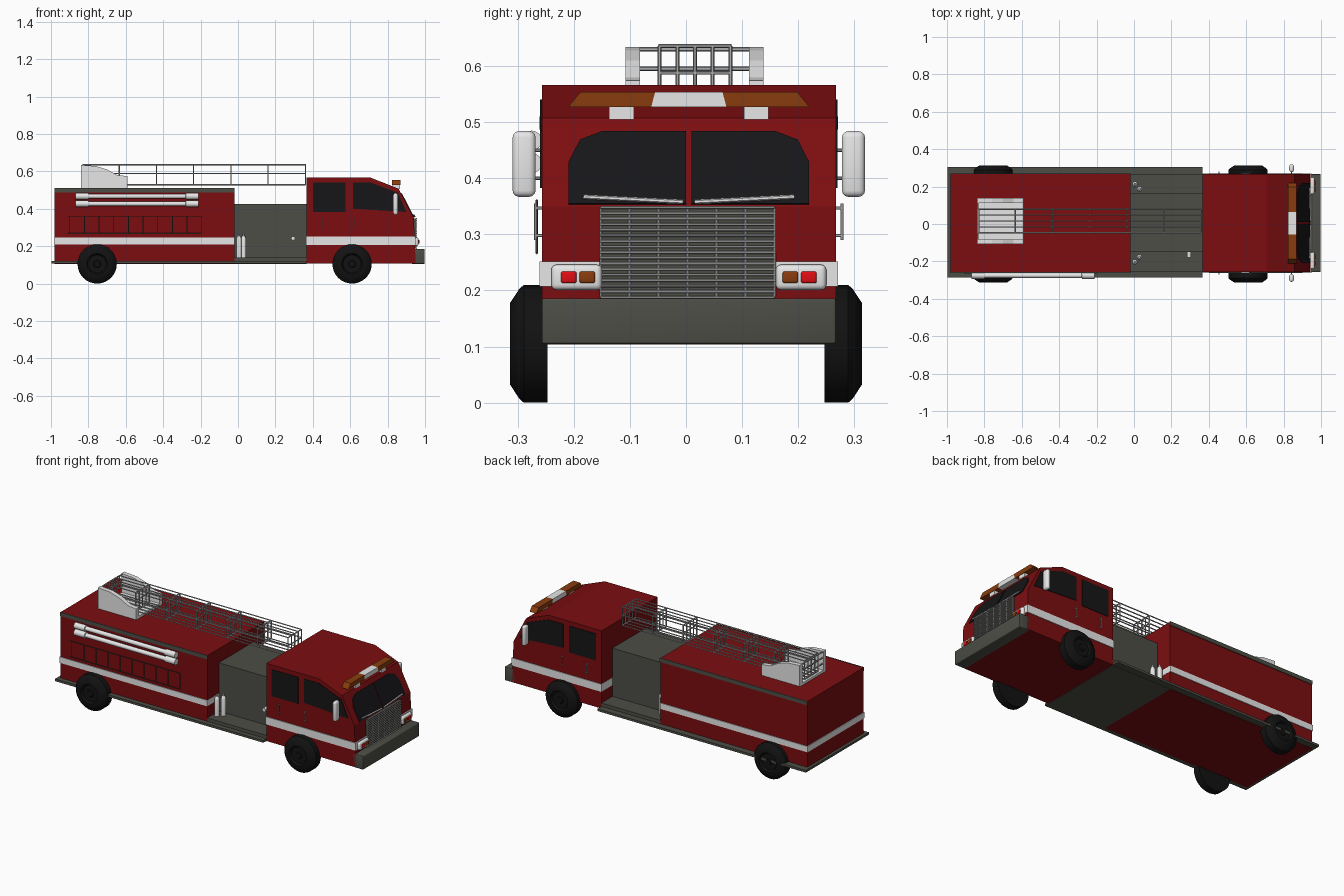
import bpy, bmesh, math
from mathutils import Vector

if "Cube" in bpy.data.objects:
    bpy.data.objects.remove(bpy.data.objects["Cube"])


def material(name, color):
    m = bpy.data.materials.new(name)
    m.use_nodes = True
    m.diffuse_color = (*color, 1)
    m.node_tree.nodes["Principled BSDF"].inputs["Base Color"].default_value = (*color, 1)
    return m


RED = material("body red", (0.2, 0.004, 0.005))
GREY = material("dark grey", (0.075, 0.075, 0.062))
WHITE = material("white", (0.8, 0.8, 0.8))
SILVER = material("silver", (0.42, 0.42, 0.42))
BLACK = material("rubber black", (0.006, 0.006, 0.006))
GLASS = material("dark glass", (0.008, 0.008, 0.009))
AMBER = material("amber", (0.25, 0.045, 0.004))
LAMP = material("lamp red", (0.75, 0.004, 0.006))
MID = 0.005  # centre line of the body


def finish(name, bm, mat, smooth=False):
    bmesh.ops.recalc_face_normals(bm, faces=bm.faces)
    me = bpy.data.meshes.new(name)
    bm.to_mesh(me)
    bm.free()
    me.materials.append(mat)
    ob = bpy.data.objects.new(name, me)
    bpy.context.collection.objects.link(ob)
    if smooth:
        bpy.ops.object.select_all(action="DESELECT")
        ob.select_set(True)
        bpy.context.view_layer.objects.active = ob
        bpy.ops.object.shade_smooth_by_angle(angle=math.radians(40))
    return ob


def box(name, x, y, z, mat, bevel=0):
    bm = bmesh.new()
    bmesh.ops.create_cube(bm, size=1)
    for v in bm.verts:
        v.co = [r[0] + (c + 0.5) * (r[1] - r[0]) for c, r in zip(v.co, (x, y, z))]
    if bevel:
        bmesh.ops.bevel(bm, geom=bm.edges[:], offset=bevel, segments=3, affect="EDGES", profile=0.5)
    return finish(name, bm, mat, bevel > 0)


def prism(name, points, push, mat):
    """Extrude a 3D polygon along a vector."""
    bm = bmesh.new()
    face = bm.faces.new([bm.verts.new(p) for p in points])
    new = bmesh.ops.extrude_face_region(bm, geom=[face])["geom"]
    bmesh.ops.translate(bm, vec=push, verts=[v for v in new if isinstance(v, bmesh.types.BMVert)])
    return finish(name, bm, mat)


def rods(name, pairs, radius, mat, sides=6):
    """Straight bars between pairs of points, joined in one object."""
    bm = bmesh.new()
    for a, b in pairs:
        a, b = Vector(a), Vector(b)
        d = b - a
        mat4 = d.to_track_quat("Z", "Y").to_matrix().to_4x4()
        mat4.translation = (a + b) / 2
        bmesh.ops.create_cone(bm, cap_ends=True, segments=sides, radius1=radius,
                              radius2=radius, depth=d.length, matrix=mat4)
    return finish(name, bm, mat, True)


def lathe(name, profile, centre, axis, mat, steps=32):
    """Spin (radius, along) points about an axis through the centre."""
    bm = bmesh.new()
    verts = [bm.verts.new((r, 0, h)) for r, h in profile]
    edges = [bm.edges.new(p) for p in zip(verts, verts[1:])]
    bmesh.ops.spin(bm, geom=verts + edges, cent=(0, 0, 0), axis=(0, 0, 1),
                   angle=math.tau, steps=steps, use_duplicate=False)
    bmesh.ops.remove_doubles(bm, verts=bm.verts, dist=1e-5)
    bmesh.ops.transform(bm, matrix=Vector(axis).to_track_quat("Z", "Y").to_matrix().to_4x4(), verts=bm.verts)
    bmesh.ops.translate(bm, vec=centre, verts=bm.verts)
    return finish(name, bm, mat, True)


SIDES = (("right", -1), ("left", 1))
half = 0.262
wide = (MID - half, MID + half)

# Rear body, running board and pump section
box("rear_body", (-0.98, -0.02), wide, (0.104, 0.508), RED)
box("running_board", (-0.997, 0.365), (-0.285, 0.305), (0.107, 0.12), GREY)
box("pump_floor", (-0.02, 0.365), wide, (0.104, 0.14), GREY)
box("pump_panel", (-0.02, 0.365), (-0.15, 0.165), (0.12, 0.425), GREY)
box("rear_stripe", (-0.984, -0.019), (wide[0] - 0.004, wide[1] + 0.004), (0.21, 0.245), WHITE)

# Cab from a side profile
slope = lambda z: 0.94 - (z - 0.35) * 0.08 / 0.155
cab = [(0.365, 0.107), (0.95, 0.107), (0.94, 0.35), (slope(0.507), 0.507), (0.71, 0.566), (0.365, 0.566)]
prism("cab", [(x, wide[0], z) for x, z in cab], (0, half * 2, 0), RED)
box("cab_stripe", (0.364, 0.95), (wide[0] - 0.004, wide[1] + 0.004), (0.207, 0.252), WHITE)
box("bumper", (0.93, 0.998), wide, (0.105, 0.186), GREY, 0.004)

# Side windows, trim, handles, mirrors
front_glass = [(0.615, 0.54), (0.71, 0.54), (0.855, 0.485), (0.9, 0.383), (0.615, 0.4)]
rear_glass = [(0.4, 0.54), (0.575, 0.54), (0.575, 0.383), (0.4, 0.383)]
for side, s in SIDES:
    y = MID + s * half
    box(side + "_top_band", (-0.98, -0.018), sorted((y, y + s * 0.004)), (0.487, 0.51), GREY)
    prism(side + "_front_window", [(x, y, z) for x, z in front_glass], (0, s * 0.003, 0), GLASS)
    prism(side + "_rear_window", [(x, y, z) for x, z in rear_glass], (0, s * 0.003, 0), GLASS)
    out = y + s * 0.011
    for i, x in enumerate((0.455, 0.62)):
        rods(f"{side}_door_handle_{i}", [((x, out, 0.29), (x, out, 0.355)),
             ((x, y, 0.298), (x, out, 0.298)), ((x, y, 0.347), (x, out, 0.347))], 0.003, SILVER)
    box(side + "_mirror", (0.83, 0.855), sorted((y + s * 0.011, y + s * 0.052)), (0.367, 0.484), WHITE, 0.011)
    rods(side + "_mirror_arm", [((0.842, y, z), (0.842, y + s * 0.02, z)) for z in (0.4, 0.45)], 0.003, SILVER)
    # Extinguishers on the pump step
    for i, (x, yy) in enumerate(((0.005, 0.208), (0.03, 0.182))):
        lathe(f"{side}_extinguisher_{i}", [(0, 0), (0.014, 0), (0.014, 0.1), (0.01, 0.114),
              (0.005, 0.118), (0.005, 0.128), (0, 0.128)], (x, MID + s * yy, 0.137), (0, 0, 1), WHITE, 16)
rods("valve", [((0.295, -0.14, 0.242), (0.295, -0.18, 0.242))], 0.011, WHITE, 12)

# Windshield in two panes on the sloped face
pane = [(0.005, 0.353), (0.214, 0.353), (0.214, 0.428), (0.194, 0.467), (0.155, 0.482), (0.005, 0.482)]
for side, s in SIDES:
    prism(side + "_windshield", [(slope(z), MID + s * y, z) for y, z in pane], (0.004, 0, 0.002), GLASS)
    rods(side + "_wiper", [((slope(0.358) + 0.009, MID + s * 0.01, 0.358), (slope(0.367) + 0.009, MID + s * 0.188, 0.367))],
         0.004, WHITE)

# Grille
gy, gz = (-0.152, 0.158), (0.188, 0.348)
box("grille_back", (0.93, 0.952), gy, gz, GREY)
bars = [((0.955, gy[0], z), (0.955, gy[1], z)) for z in [gz[0] + 0.01 * i for i in range(17)]]
bars += [((0.953, gy[0] + 0.31 * i / 6, gz[0]), (0.953, gy[0] + 0.31 * i / 6, gz[1])) for i in range(7)]
rods("grille_bars", bars, 0.0026, SILVER)

# Headlight housings with paired lamps
for side, s in SIDES:
    span = lambda a, b: sorted((MID + s * a, MID + s * b))
    box(side + "_headlight", (0.93, 0.965), span(0.155, 0.245), (0.201, 0.246), WHITE, 0.009)
    box(side + "_red_lamp", (0.95, 0.97), span(0.2, 0.228), (0.213, 0.234), LAMP, 0.004)
    box(side + "_amber_lamp", (0.95, 0.97), span(0.167, 0.195), (0.213, 0.234), AMBER, 0.004)
    box(side + "_light_bar_foot", (0.825, 0.865), span(0.098, 0.142), (0.505, 0.529), WHITE)
    prism(side + "_light_bar_end", [(0.824, MID + s * y, z) for y, z in
          ((0.067, 0.527), (0.215, 0.527), (0.193, 0.554), (0.06, 0.554))], (0.044, 0, 0), AMBER)
prism("light_bar_centre", [(0.824, MID + y, z) for y, z in
      ((-0.067, 0.527), (0.067, 0.527), (0.06, 0.554), (-0.06, 0.554))], (0.044, 0, 0), WHITE)

# Roof ladder: a long open lattice
ys = [-0.047 + 0.0315 * i for i in range(5)]
zs = (0.528, 0.588, 0.636)
xs = [-0.83] + [-0.635 + 0.199 * i for i in range(6)]
lattice = [((xs[0], y, z), (xs[-1], y, z)) for y in ys for z in zs if z != zs[1] or y in (ys[0], ys[-1])]
lattice += [((x, ys[0], z), (x, ys[-1], z)) for x in xs for z in zs]
lattice += [((x, y, zs[0]), (x, y, zs[2])) for x in xs for y in ys]
rods("roof_ladder", lattice, 0.0035, SILVER)

# Ladder basket
basket = [(-0.84, 0.51), (-0.59, 0.51), (-0.59, 0.574), (-0.645, 0.58), (-0.7, 0.61), (-0.76, 0.628), (-0.84, 0.634)]
for side, y in (("right", -0.108), ("left", 0.112)):
    prism(side + "_basket_wall", [(x, y, z) for x, z in basket], (0, 0.026, 0), WHITE)
box("basket_floor", (-0.84, -0.59), (-0.1, 0.13), (0.507, 0.522), WHITE)
rods("basket_rails", [((-0.835, -0.1, z), (-0.835, 0.13, z)) for z in (0.56, 0.595, 0.63)], 0.004, SILVER)

# Hose tubes and hanging ladder on the right side
for i, z in enumerate((0.467, 0.427)):
    lathe(f"hose_tube_{i}", [(0, 0), (0.018, 0), (0.018, 0.07), (0.013, 0.072), (0.013, 0.59),
          (0.018, 0.592), (0.018, 0.66), (0, 0.66)], (-0.87, -0.275, z), (1, 0, 0), WHITE, 16)
ly = -0.266
hung = [((-0.91, ly, z), (-0.195, ly, z)) for z in (0.267, 0.36)]
hung += [((-0.9 + 0.0785 * i, ly, 0.267), (-0.9 + 0.0785 * i, ly, 0.36)) for i in range(10)]
rods("side_ladder", hung, 0.0025, GREY)

# Wheels with chamfered tyres and recessed hubs
tyre = [(0, -0.01), (0.105, -0.01), (0.105, 0.032), (0.098, 0.04), (0.072, 0.057), (0.056, 0.057),
        (0.048, 0.045), (0.02, 0.045), (0.016, 0.05), (0, 0.05)]
for end, x in (("front", 0.61), ("rear", -0.753)):
    for side, s in SIDES:
        lathe(f"{end}_{side}_wheel", tyre, (x, s * 0.257, 0.105), (0, s, 0), BLACK)
